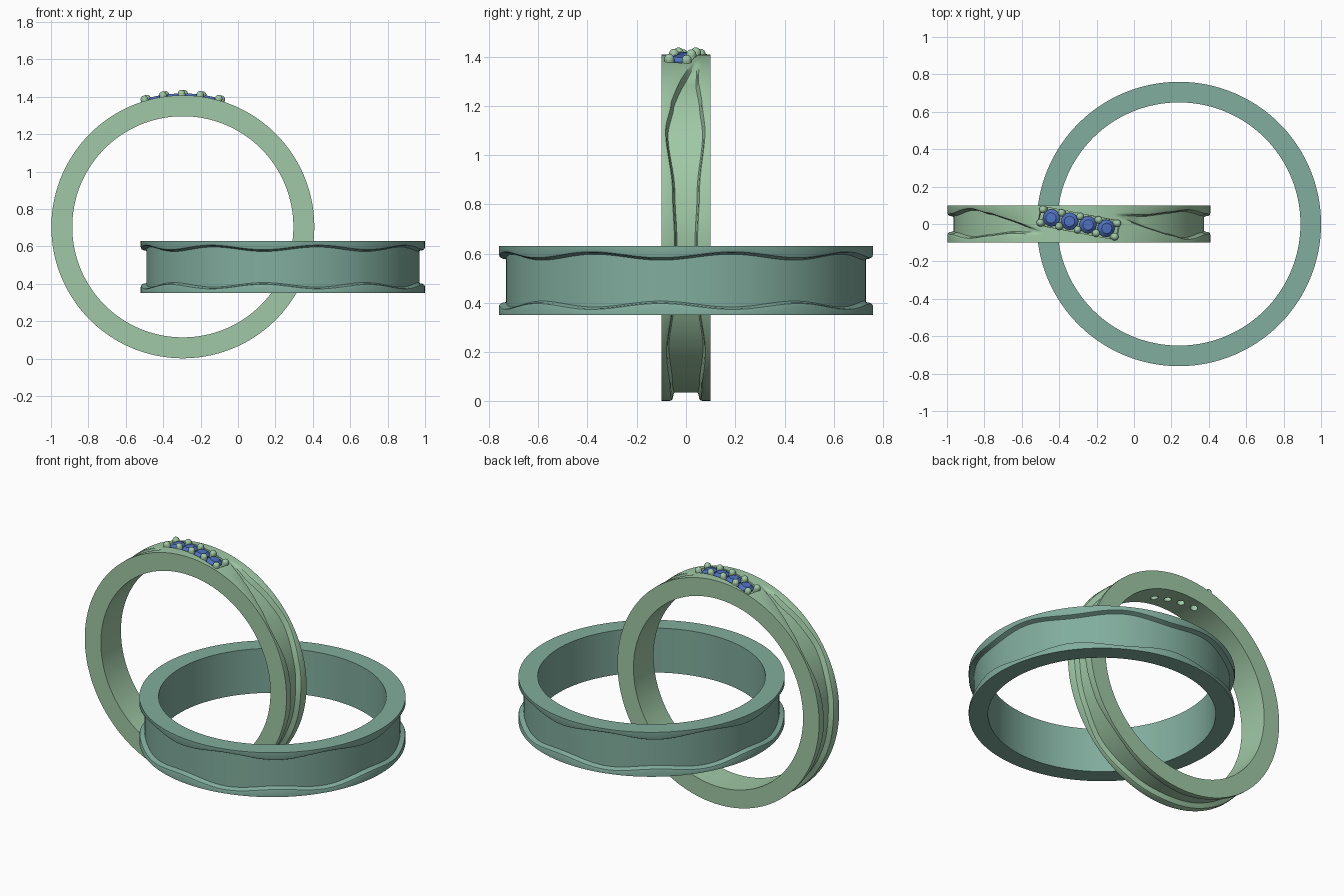
import bpy, bmesh, math
from mathutils import Vector, Matrix

if "Cube" in bpy.data.objects:
    bpy.data.objects.remove(bpy.data.objects["Cube"])

TAU = 2 * math.pi


def material(name, rgb):
    m = bpy.data.materials.new(name)
    m.diffuse_color = (*rgb, 1)
    m.use_nodes = True
    m.node_tree.nodes["Principled BSDF"].inputs["Base Color"].default_value = m.diffuse_color
    return m


GREEN = material("pale_green_metal", (0.35, 0.58, 0.38))
TEAL = material("teal_metal", (0.22, 0.42, 0.34))
BLUE = material("blue_gem", (0.08, 0.17, 0.55))


def make_object(name, bm, mat):
    bmesh.ops.recalc_face_normals(bm, faces=bm.faces)
    me = bpy.data.meshes.new(name)
    bm.to_mesh(me)
    bm.free()
    ob = bpy.data.objects.new(name, me)
    bpy.context.collection.objects.link(ob)
    if mat:
        me.materials.append(mat)
    return ob


def smooth(ob, angle=35):
    bpy.ops.object.select_all(action='DESELECT')
    ob.select_set(True)
    bpy.context.view_layer.objects.active = ob
    bpy.ops.object.shade_smooth_by_angle(angle=math.radians(angle))


def band(name, place, r_in, r_out, half, depth, edges, mat, n=240):
    """Ring whose groove lies between the two wavy edges lo(a) and hi(a)."""
    bm = bmesh.new()
    loops = []
    for i in range(n):
        a = TAU * i / n
        lo, hi = edges(a)
        mid = (lo + hi) / 2
        t = min(1, max(0, (hi - lo - 0.012) / 0.04))
        d = depth * t
        h = max((hi - lo) / 2, 0.008)
        lo, hi = mid - h, mid + h
        side = [(0.013, 0), (0.005, 0.1), (0.001, 0.35), (-0.001, 0.75), (-0.005, 1)]
        prof = [(-half, r_in), (-half, r_out)]
        prof += [(lo - s, r_out - d * k) for s, k in side]
        prof += [(hi + s, r_out - d * k) for s, k in reversed(side)]
        prof += [(half, r_out), (half, r_in)]
        loops.append([bm.verts.new(place(a, w, r)) for w, r in prof])
    m = len(loops[0])
    for i in range(n):
        p, q = loops[i], loops[(i + 1) % n]
        for j in range(m):
            k = (j + 1) % m
            bm.faces.new((p[j], p[k], q[k], q[j]))
    return make_object(name, bm, mat)


# Wide flat ring with a wavy-rimmed groove
def flat_place(a, w, r):
    return Vector((0.24 + r * math.cos(a), r * math.sin(a), 0.49 + w))


def flat_edges(a):
    wave = 0.012 * math.cos(8 * (a + math.radians(8)))
    return -0.1 + wave, 0.1 - wave


smooth(band("wide_ring", flat_place, 0.65, 0.76, 0.14, 0.03, flat_edges, TEAL))

# Upright ring: groove pinches out on either side of the gem setting
CX, CZ, R, R_IN = -0.295, 0.705, 0.703, 0.591
KEYS = [(0, 0, 0), (15, .045, .05), (32, -.02, .045), (43, -.055, .06), (56, -.078, .072),
        (78, -.05, .05), (94, -.042, .042), (114, -.05, .05), (136, -.074, .074),
        (158, -.06, .06), (180, -.052, .052)]


def upright_place(a, w, r):
    return Vector((CX + r * math.sin(a), w, CZ + r * math.cos(a)))


def upright_edges(a):
    deg = math.degrees(a)
    flip = deg > 180
    deg = 360 - deg if flip else deg
    lo = hi = 0
    for (a0, l0, h0), (a1, l1, h1) in zip(KEYS, KEYS[1:]):
        if a0 <= deg <= a1:
            t = (deg - a0) / (a1 - a0)
            if deg > 43:
                t = t * t * (3 - 2 * t)
            lo, hi = l0 + (l1 - l0) * t, h0 + (h1 - h0) * t
            break
    return (-hi, -lo) if flip else (lo, hi)


upright = band("upright_ring", upright_place, R_IN, R, 0.1, 0.033, upright_edges, GREEN)

# Setting coordinates: u along the slanted row, v across it, r from the ring centre
TILT = math.atan(-0.19)


def setting(u, v, r):
    x = u * math.cos(TILT) - v * math.sin(TILT)
    y = 0.005 + u * math.sin(TILT) + v * math.cos(TILT)
    return upright_place(math.asin(x / R), y, r)


def turned(bm, u, v, prof, seg):
    """Revolve (radius, height above ring) points about the ring normal at u, v."""
    base = setting(u, v, R)
    up = (base - setting(u, v, R - 0.1)).normalized()
    rot = up.to_track_quat('Z', 'Y').to_matrix()
    loops = [[bm.verts.new(base + rot @ Vector((q * math.cos(TAU * i / seg),
              q * math.sin(TAU * i / seg), h))) for i in range(seg)] for q, h in prof]
    for p, q in zip(loops, loops[1:]):
        for i in range(seg):
            j = (i + 1) % seg
            bm.faces.new((p[i], p[j], q[j], q[i]))
    bm.faces.new(loops[0])
    bm.faces.new(loops[-1])


# Cut the slanted seat and the holes under the gems
def cut(target, cutter):
    cutter.hide_render = True
    mod = target.modifiers.new("cut", 'BOOLEAN')
    mod.operation, mod.solver, mod.object = 'DIFFERENCE', 'EXACT', cutter
    bpy.context.view_layer.objects.active = target
    bpy.ops.object.modifier_apply(modifier=mod.name)
    bpy.data.objects.remove(cutter)


GEMS = [-0.15, -0.05, 0.05, 0.15]
bm = bmesh.new()
rows = []
for i in range(25):
    u = -0.216 + 0.432 * i / 24
    rows.append([bm.verts.new(setting(u, v, r)) for v, r in
                 ((-.051, R - .018), (.051, R - .018), (.051, R + .05), (-.051, R + .05))])
for p, q in zip(rows, rows[1:]):
    for j in range(4):
        k = (j + 1) % 4
        bm.faces.new((p[j], p[k], q[k], q[j]))
bm.faces.new(rows[0])
bm.faces.new(rows[-1])
cut(upright, make_object("seat_cutter", bm, None))

bm = bmesh.new()
for u in GEMS:
    turned(bm, u, 0, [(0.022, -0.15), (0.022, 0.05)], 24)
cut(upright, make_object("hole_cutter", bm, None))
smooth(upright)

# Faceted gems
for n, u in enumerate(GEMS):
    bm = bmesh.new()
    turned(bm, u, 0, [(0.004, -0.06), (0.046, -0.012), (0.046, -0.006), (0.028, 0.01)], 16)
    make_object(f"gem_{n + 1}", bm, BLUE)

# Round-topped prongs in two rows
bm = bmesh.new()
dome = [(0.02 * math.cos(t), 0.009 + 0.02 * math.sin(t))
        for t in [math.radians(14 * k) for k in range(7)]]
for v in (-0.036, 0.036):
    for k in range(5):
        turned(bm, -0.2 + 0.1 * k, v, [(0.02, -0.03)] + dome, 20)
smooth(make_object("prongs", bm, GREEN), 40)
